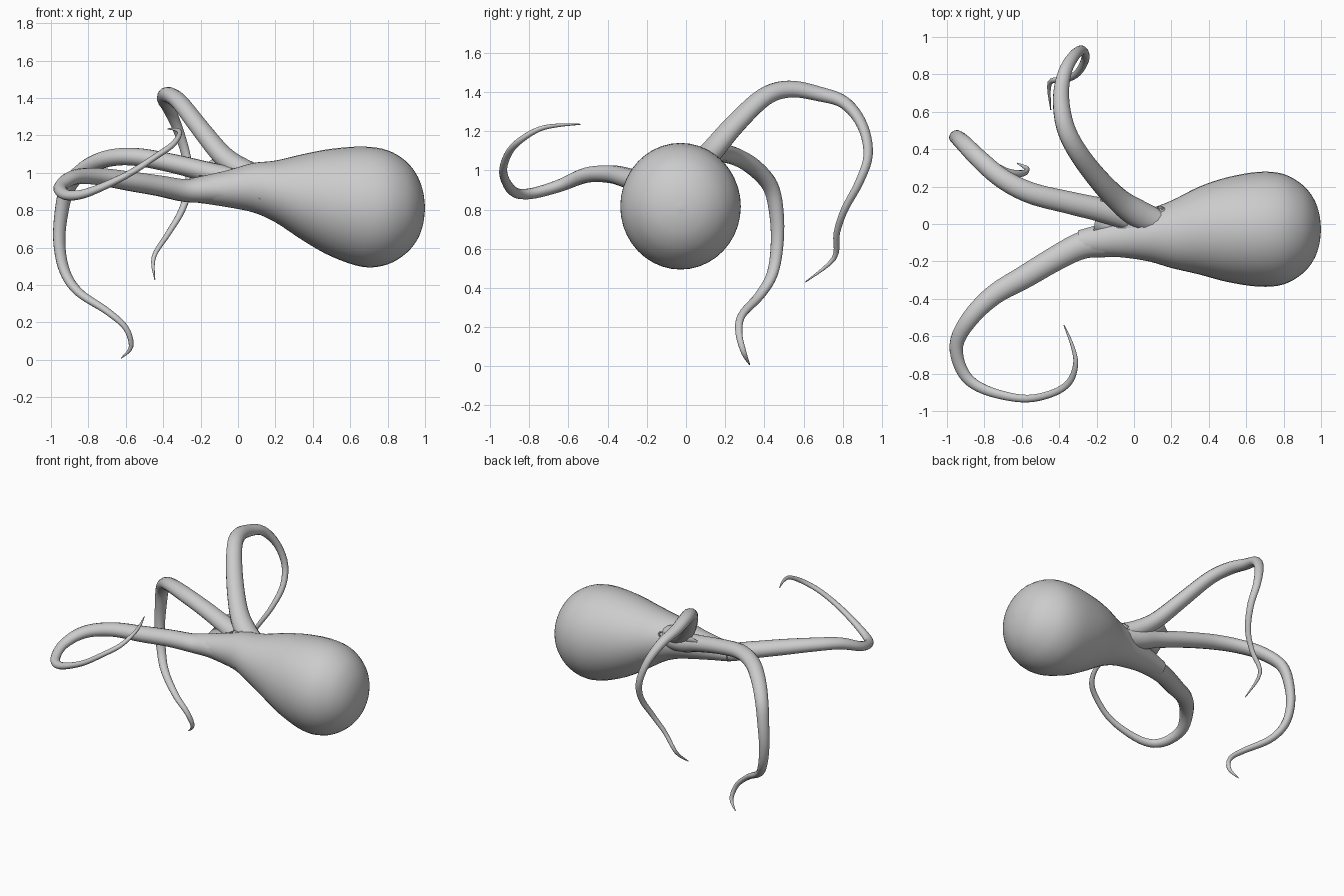
import bpy
import bmesh
import math
from mathutils import Vector

cube = bpy.data.objects.get("Cube")
if cube:
    bpy.data.objects.remove(cube, do_unlink=True)

skin = bpy.data.materials.new("grey skin")
skin.use_nodes = True
skin.diffuse_color = (0.6, 0.6, 0.6, 1)
bsdf = next(n for n in skin.node_tree.nodes if n.type == 'BSDF_PRINCIPLED')
bsdf.inputs["Base Color"].default_value = (0.6, 0.6, 0.6, 1)


def smooth_rows(rows, steps):
    """Catmull-Rom interpolation through rows of numbers."""
    pts = [rows[0]] + rows + [rows[-1]]
    out = []
    for a, b, c, d in zip(pts, pts[1:], pts[2:], pts[3:]):
        for s in range(steps):
            t = s / steps
            out.append([0.5 * (2 * q + (r - p) * t + (2 * p - 5 * q + 4 * r - w) * t * t
                               + (3 * q - p - 3 * r + w) * t ** 3)
                        for p, q, r, w in zip(a, b, c, d)])
    return out + [list(rows[-1])]


def finish(name, bm, angle=50):
    bmesh.ops.recalc_face_normals(bm, faces=bm.faces)
    mesh = bpy.data.meshes.new(name)
    bm.to_mesh(mesh)
    bm.free()
    obj = bpy.data.objects.new(name, mesh)
    bpy.context.collection.objects.link(obj)
    mesh.materials.append(skin)
    bpy.ops.object.select_all(action='DESELECT')
    bpy.context.view_layer.objects.active = obj
    obj.select_set(True)
    bpy.ops.object.shade_smooth_by_angle(angle=math.radians(angle))
    return obj


def skin_rings(name, rings):
    """Bridge rings of points into a closed tube."""
    bm = bmesh.new()
    loops = [[bm.verts.new(p) for p in ring] for ring in rings]
    n = len(loops[0])
    for lo, hi in zip(loops, loops[1:]):
        for i in range(n):
            j = (i + 1) % n
            bm.faces.new((lo[i], lo[j], hi[j], hi[i]))
    bm.faces.new(loops[0])
    bm.faces.new(loops[-1])
    return finish(name, bm)


def arm(name, rows, sides=14, flat=0.85):
    """Tapering tentacle through rows of x, y, z, radius."""
    path = smooth_rows(rows, 5)
    pos = [Vector(p[:3]) for p in path]
    up = Vector((0, 0, 1))
    rings = []
    for k, p in enumerate(pos):
        tan = (pos[min(k + 1, len(pos) - 1)] - pos[max(k - 1, 0)]).normalized()
        up = (up - tan * up.dot(tan)).normalized()
        side = tan.cross(up)
        r = max(path[k][3], 0.002)
        rings.append([p + side * r * math.cos(a) + up * r * flat * math.sin(a)
                      for a in (math.tau * i / sides for i in range(sides))])
    return skin_rings(name, rings)


# Bulbous mantle and head: x, centre y, centre z, half width, half height
profile = [
    (-0.30, -0.10, 0.905, 0.065, 0.055), (-0.18, -0.085, 0.91, 0.085, 0.075),
    (-0.05, -0.07, 0.915, 0.11, 0.10), (0.08, -0.06, 0.92, 0.14, 0.132),
    (0.20, -0.055, 0.90, 0.18, 0.165), (0.35, -0.035, 0.868, 0.235, 0.232),
    (0.50, -0.03, 0.84, 0.28, 0.288), (0.67, -0.028, 0.818, 0.307, 0.322),
    (0.80, -0.028, 0.815, 0.295, 0.305), (0.90, -0.028, 0.815, 0.238, 0.245),
    (0.96, -0.028, 0.813, 0.165, 0.168), (0.99, -0.028, 0.812, 0.085, 0.085),
    (1.0, -0.028, 0.811, 0.004, 0.004)]
skin_rings("mantle", [
    [(x, cy + ry * math.cos(a), cz + rz * math.sin(a))
     for a in (math.tau * i / 40 for i in range(40))]
    for x, cy, cz, ry, rz in smooth_rows(profile, 4)])

# Raised arm that arches over at the back
arm("raised_arm", [
    (0.14, 0.0, 0.97, 0.07), (0.03, 0.05, 1.01, 0.075), (-0.08, 0.125, 1.09, 0.065),
    (-0.2, 0.25, 1.235, 0.058), (-0.31, 0.4, 1.375, 0.053), (-0.37, 0.53, 1.415, 0.05),
    (-0.39, 0.68, 1.39, 0.044), (-0.37, 0.81, 1.345, 0.037), (-0.32, 0.9, 1.23, 0.03),
    (-0.275, 0.93, 1.08, 0.026), (-0.26, 0.885, 0.94, 0.023), (-0.3, 0.81, 0.8, 0.02),
    (-0.37, 0.77, 0.68, 0.017), (-0.45, 0.755, 0.55, 0.013), (-0.445, 0.61, 0.43, 0.003)])

# Arm that reaches out and hangs to the ground
arm("hanging_arm", [
    (0.1, 0.0, 0.95, 0.09), (-0.02, 0.04, 0.965, 0.08), (-0.15, 0.07, 1.0, 0.066),
    (-0.35, 0.115, 1.05, 0.06), (-0.55, 0.165, 1.085, 0.057), (-0.7, 0.24, 1.075, 0.053),
    (-0.82, 0.34, 1.02, 0.05), (-0.91, 0.43, 0.92, 0.045), (-0.945, 0.462, 0.78, 0.04),
    (-0.955, 0.465, 0.62, 0.035), (-0.925, 0.44, 0.47, 0.031), (-0.85, 0.375, 0.36, 0.027),
    (-0.7, 0.285, 0.26, 0.022), (-0.6, 0.27, 0.17, 0.018), (-0.572, 0.295, 0.07, 0.014),
    (-0.625, 0.325, 0.008, 0.003)])

# Arm that curls round at the front
arm("curled_arm", [
    (0.02, -0.08, 0.91, 0.1), (-0.14, -0.09, 0.91, 0.088), (-0.28, -0.115, 0.905, 0.073),
    (-0.42, -0.185, 0.93, 0.066), (-0.58, -0.28, 0.955, 0.062), (-0.75, -0.38, 0.98, 0.054),
    (-0.88, -0.51, 0.975, 0.046), (-0.95, -0.65, 0.92, 0.037), (-0.91, -0.8, 0.88, 0.032),
    (-0.8, -0.885, 0.895, 0.027), (-0.6, -0.933, 0.985, 0.021), (-0.45, -0.91, 1.08, 0.019),
    (-0.35, -0.85, 1.15, 0.018), (-0.312, -0.75, 1.21, 0.014), (-0.33, -0.65, 1.23, 0.01),
    (-0.375, -0.54, 1.235, 0.003)])


def web(name, corners):
    """Thin skin fold stretched between two arms."""
    bm = bmesh.new()
    bm.faces.new([bm.verts.new(c) for c in corners])
    obj = finish(name, bm)
    fold = obj.modifiers.new("thickness", 'SOLIDIFY')
    fold.thickness = 0.012
    fold.offset = 0


# Skin folds between the arm bases
web("rear_web", [(0.12, 0.08, 0.97), (-0.1, 0.16, 1.09), (-0.22, 0.11, 1.02), (-0.06, 0.07, 0.95)])
web("middle_web", [(-0.02, 0.0, 0.98), (-0.2, 0.07, 1.0), (-0.22, -0.06, 0.94), (-0.05, -0.08, 0.97)])
web("front_web", [(0.14, -0.12, 1.01), (0.0, 0.04, 1.05), (-0.1, -0.02, 0.98), (0.0, -0.13, 0.97)])

# Small ring-shaped eyes on both sides of the head
for name, loc, out in (("right_eye", (0.13, -0.19, 0.875), (0.0, -1, -0.1)),
                       ("left_eye", (0.14, 0.075, 0.99), (0.0, 0.75, 0.65))):
    turn = Vector(out).to_track_quat('Z', 'Y')
    rings = []
    for r, h in ((0.034, -0.02), (0.026, 0.008), (0.018, 0.012), (0.014, -0.002), (0.004, 0.004)):
        rings.append([Vector(loc) + turn @ Vector((r * math.cos(a), r * 0.75 * math.sin(a), h))
                      for a in (math.tau * i / 12 for i in range(12))])
    skin_rings(name, rings)
